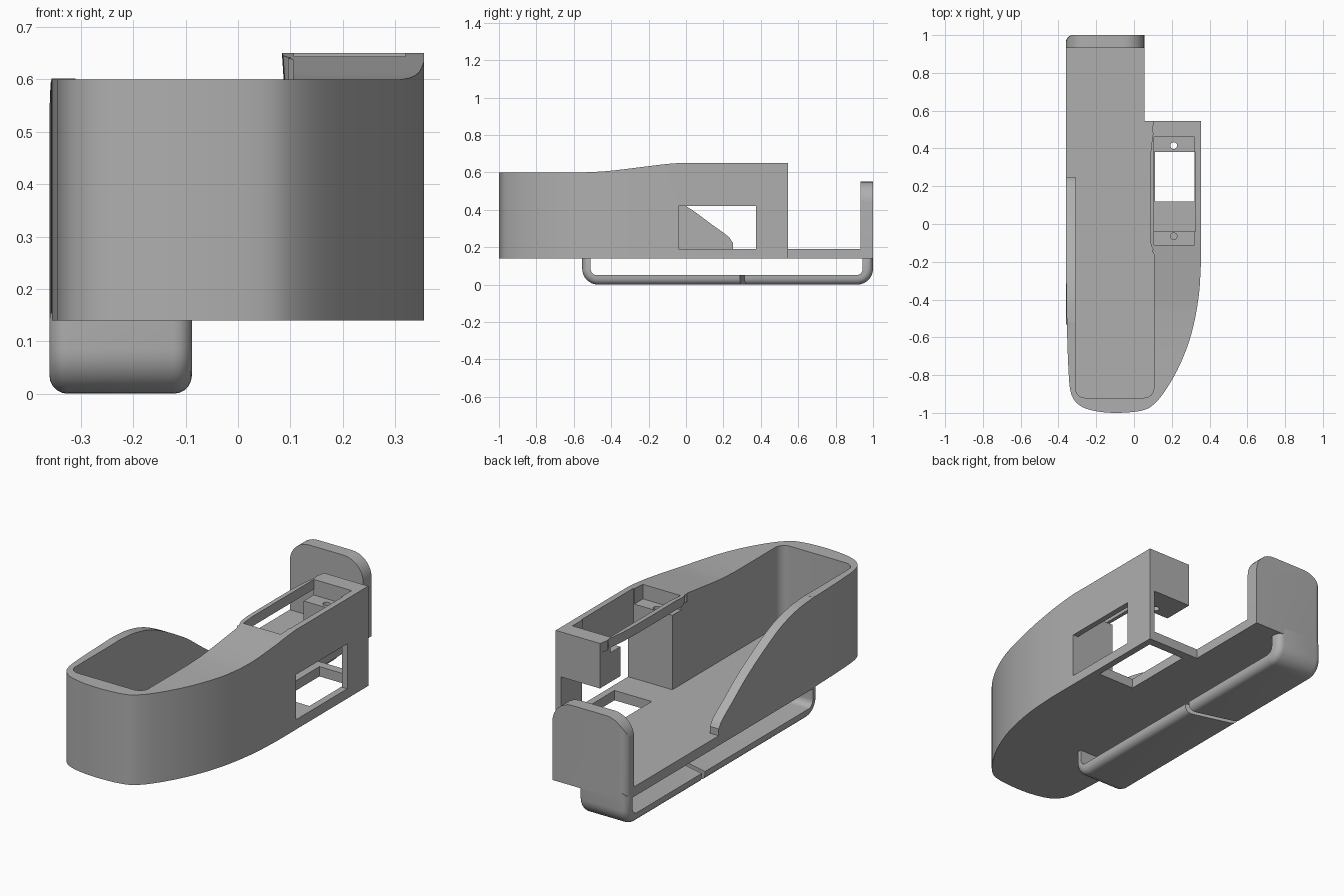
import bpy, bmesh, math
from mathutils import Vector

if "Cube" in bpy.data.objects:
    bpy.data.objects.remove(bpy.data.objects["Cube"], do_unlink=True)

grey = bpy.data.materials.new("plain_grey")
grey.use_nodes = True
GREY = (0.43, 0.43, 0.43, 1)
grey.diffuse_color = GREY
grey.node_tree.nodes["Principled BSDF"].inputs["Base Color"].default_value = GREY


def spline(points, steps=6):
    """Smooth curve through the points."""
    p = [Vector(q) for q in points]
    p = [2 * p[0] - p[1]] + p + [2 * p[-1] - p[-2]]
    out = []
    for a, b, c, d in zip(p, p[1:], p[2:], p[3:]):
        for i in range(steps):
            t = i / steps
            out.append((2 * b + (c - a) * t + (2 * a - 5 * b + 4 * c - d) * t * t
                        + (3 * b - a - 3 * c + d) * t ** 3) / 2)
    return [tuple(v) for v in out + [p[-2]]]


def rounded(u0, u1, v0, v1, radii, steps=8):
    """Rectangle outline; radii run from the low corner counter-clockwise."""
    corners = [(u0, v0, 1, 1), (u1, v0, -1, 1), (u1, v1, -1, -1), (u0, v1, 1, -1)]
    out = []
    for k, ((u, v, su, sv), r) in enumerate(zip(corners, radii)):
        if r == 0:
            out.append((u, v))
            continue
        for i in range(steps + 1):
            a = math.pi * (1 + k / 2 + i / steps / 2)
            out.append((u + su * r + r * math.cos(a), v + sv * r + r * math.sin(a)))
    return out


def prism(name, outline, lo, hi, axis="z", bevel=0):
    """Extrude a 2D outline along an axis."""
    place = {"x": lambda u, v, w: (w, u, v),
             "y": lambda u, v, w: (u, w, v),
             "z": lambda u, v, w: (u, v, w)}[axis]
    bm = bmesh.new()
    ends = [[bm.verts.new(place(u, v, w)) for u, v in outline] for w in (lo, hi)]
    caps = [bm.faces.new(e) for e in ends]
    n = len(outline)
    for i in range(n):
        j = (i + 1) % n
        bm.faces.new((ends[0][i], ends[0][j], ends[1][j], ends[1][i]))
    bmesh.ops.recalc_face_normals(bm, faces=bm.faces[:])
    if bevel:
        rim = [e for f in caps for e in f.edges]
        bmesh.ops.bevel(bm, geom=rim, offset=bevel, segments=5, profile=0.5,
                        affect="EDGES", clamp_overlap=True)
    mesh = bpy.data.meshes.new(name)
    bm.to_mesh(mesh)
    bm.free()
    mesh.materials.append(grey)
    obj = bpy.data.objects.new(name, mesh)
    bpy.context.collection.objects.link(obj)
    return obj


def box(x0, x1, y0, y1, z0, z1):
    return prism("cutter", [(x0, y0), (x1, y0), (x1, y1), (x0, y1)], z0, z1)


def combine(target, tool, operation="DIFFERENCE"):
    """Apply a boolean and discard the tool."""
    mod = target.modifiers.new("cut", "BOOLEAN")
    mod.operation, mod.object, mod.solver = operation, tool, "EXACT"
    bpy.context.view_layer.objects.active = target
    bpy.ops.object.modifier_apply(modifier=mod.name)
    bpy.data.objects.remove(tool, do_unlink=True)


BASE, FLOOR, BACK = 0.14, 0.19, 0.545


def top_profile():
    rise = spline([(-0.55, 0.6), (-0.42, 0.607), (-0.25, 0.627), (-0.12, 0.643), (-0.04, 0.65)])
    outline = [(-1.2, 0.1), (-1.2, 0.6)] + rise + [(1.2, 0.65), (1.2, 0.1)]
    return prism("top_cutter", outline, -1, 1, "x")


# Main shell with a curved nose and a rising top
nose = spline([(0.355, -0.2), (0.343, -0.38), (0.307, -0.57), (0.25, -0.73), (0.18, -0.86),
               (0.11, -0.95), (0.04, -0.988), (-0.1, -1), (-0.22, -0.987), (-0.295, -0.955),
               (-0.335, -0.89), (-0.348, -0.75), (-0.356, -0.5), (-0.36, -0.2)])
body = prism("body_shell", [(0.355, BACK)] + nose + [(-0.36, BACK)], BASE, 0.8)
combine(body, top_profile(), "INTERSECT")

# Long open cavity
combine(body, prism("cavity", rounded(-0.31, 0.105, -0.92, 0.7, (0.05, 0.05, 0, 0)), FLOOR, 1))

# Left side wall sweeping down to the floor
sweep = spline([(-0.52, 0.601), (-0.38, 0.588), (-0.22, 0.54), (0, 0.42), (0.14, 0.32),
                (0.22, 0.262), (0.25, 0.225)])
combine(body, prism("sweep", [(-0.52, 0.8)] + sweep + [(0.25, FLOOR), (0.7, FLOOR), (0.7, 0.8)],
                    -0.5, -0.3, "x"))

# Equipment bay, its rear passage, side window, floor opening and top recess
for bounds in ((0.09, 0.325, -0.04, 0.38, FLOOR, 0.8),
               (0.09, 0.325, 0.3, 0.7, FLOOR, 0.42),
               (0.3, 0.5, -0.04, 0.375, FLOOR, 0.42),
               (0.11, 0.32, 0.12, 0.5, 0, 0.3),
               (0.105, 0.32, -0.11, 0.46, 0.57, 0.8)):
    combine(body, box(*bounds))

# Screw holes in the two shelves
for y in (0.415, -0.065):
    ring = [(0.21 + 0.018 * math.cos(k * math.pi / 8), y + 0.018 * math.sin(k * math.pi / 8))
            for k in range(16)]
    combine(body, prism("screw_hole", ring, 0.35, 0.7))

# Overhanging lip beside the bay
edge = spline([(0.105, -0.16), (0.08, -0.11), (0.075, -0.04), (0.075, 0.3),
               (0.085, 0.44), (0.104, BACK)])
lip = prism("bay_lip", edge + [(0.107, BACK), (0.107, -0.16)], 0.6, 0.8)
for v in lip.data.vertices:
    if v.co.z < 0.7 and v.co.x < 0.092:
        v.co.x += 0.013
combine(lip, top_profile(), "INTERSECT")

# Rear tongue with an upright end stop
tongue = prism("rear_tongue_and_stop",
               rounded(-0.36, 0.055, BACK, 1, (0, 0, 0, 0.04)), BASE, 0.6)
combine(tongue, prism("stop_shape", rounded(-0.36, 0.055, 0.1, 0.55, (0, 0, 0.11, 0.11)),
                      0, 1.2, "y"), "INTERSECT")
combine(tongue, box(-1, 1, 0, 0.932, FLOOR, 1))

# Belt loop under the body, split by a diagonal slit
loop = prism("belt_loop", rounded(-0.555, 1, 0, 0.175, (0.085, 0.085, 0, 0)),
             -0.36, -0.088, "x", bevel=0.035)
combine(loop, prism("loop_opening", rounded(-0.51, 0.945, 0.05, BASE, (0.035, 0.035, 0, 0)),
                    -1, 1, "x"))
combine(loop, prism("slit", [(-0.06, 0.28), (-0.06, 0.305), (-0.39, 0.395), (-0.39, 0.37)],
                    -0.1, 0.1))

# Smooth curves, crisp edges
bpy.ops.object.select_all(action="DESELECT")
for part in (body, lip, tongue, loop):
    part.select_set(True)
bpy.context.view_layer.objects.active = body
bpy.ops.object.shade_smooth_by_angle(angle=math.radians(30))
